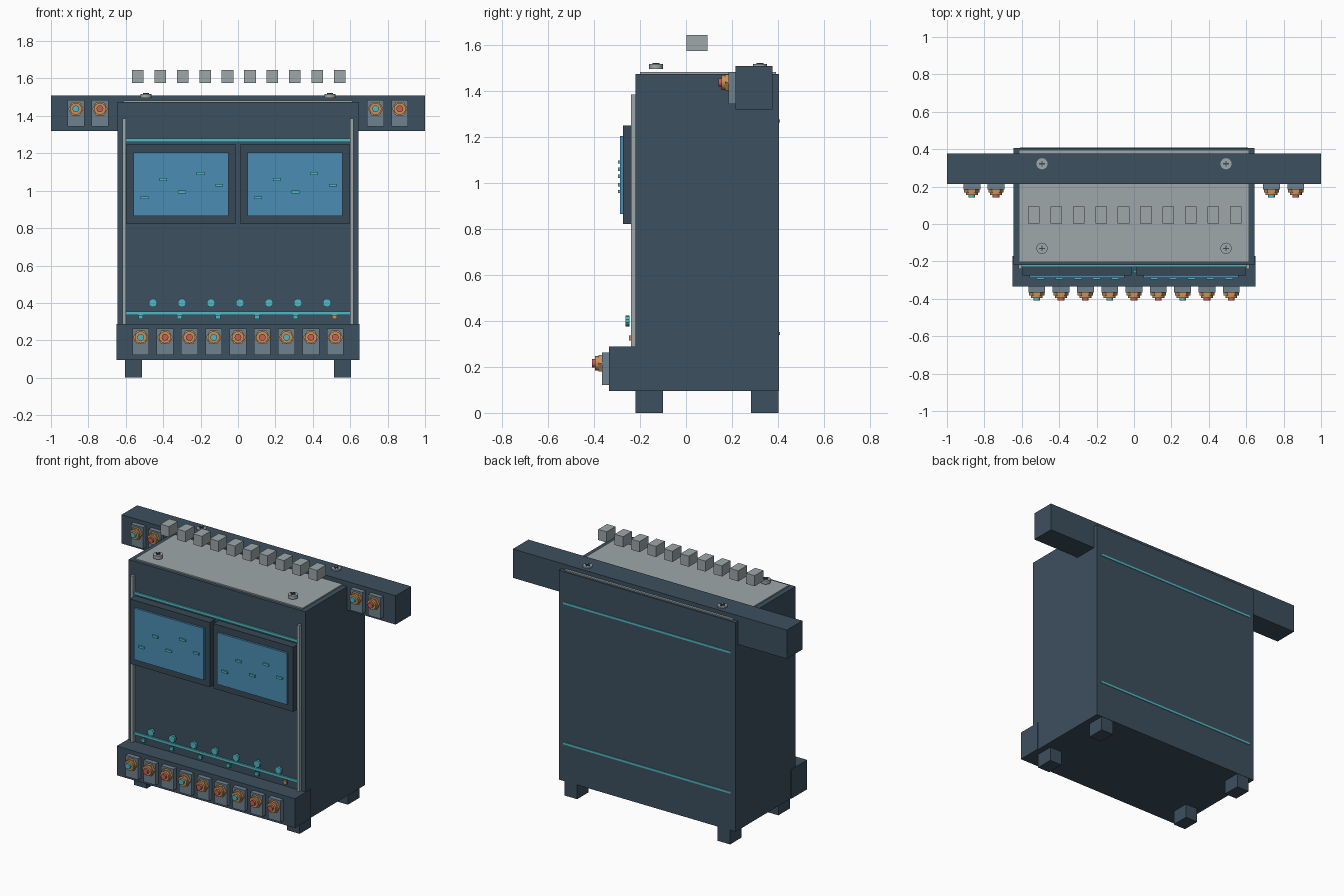
import bpy
import math
from mathutils import Vector

cube = bpy.data.objects.get("Cube")
if cube:
    bpy.data.objects.remove(cube, do_unlink=True)


def material(name, r, g, b):
    m = bpy.data.materials.new(name)
    m.use_nodes = True
    m.diffuse_color = (r, g, b, 1)
    bsdf = next(n for n in m.node_tree.nodes if n.type == 'BSDF_PRINCIPLED')
    bsdf.inputs["Base Color"].default_value = (r, g, b, 1)
    return m


NAVY = material("dark slate blue", 0.046, 0.08, 0.112)
FRAME = material("deep slate", 0.038, 0.066, 0.092)
GREY = material("light grey", 0.34, 0.386, 0.4)
STEEL = material("blue grey", 0.156, 0.223, 0.275)
BLUE = material("screen blue", 0.07, 0.262, 0.456)
TEAL = material("teal", 0.08, 0.485, 0.546)
ORANGE = material("copper orange", 0.578, 0.283, 0.1)
RED = material("coral red", 0.578, 0.114, 0.102)


def box(name, mat, x, y, z):
    """Box from (min, max) pairs on each axis."""
    lo, hi = Vector((x[0], y[0], z[0])), Vector((x[1], y[1], z[1]))
    bpy.ops.mesh.primitive_cube_add(size=1, location=(lo + hi) / 2)
    ob = bpy.context.object
    ob.scale = hi - lo
    bpy.ops.object.transform_apply(location=False, rotation=False, scale=True)
    ob.name = name
    ob.data.materials.append(mat)
    return ob


def disc(name, mat, x, z, r, y, sides=16):
    """Cylinder along y."""
    bpy.ops.mesh.primitive_cylinder_add(
        vertices=sides, radius=r, depth=y[1] - y[0],
        location=(x, sum(y) / 2, z), rotation=(math.pi / 2, 0, 0))
    ob = bpy.context.object
    ob.name = name
    ob.data.materials.append(mat)
    if sides > 8:
        bpy.ops.object.shade_smooth_by_angle()
    return ob


def around(c, half):
    return (c - half, c + half)


def connector(x, z, y, tip):
    """Mounting plate, hex nut, collar and coloured tip, facing -y from y."""
    box("connector_plate", STEEL, around(x, 0.045), (y - 0.03, y), (z - 0.094, z + 0.046))
    nut = disc("connector_nut", ORANGE, x, z, 0.041, (y - 0.046, y - 0.03), 6)
    nut.rotation_euler.rotate_axis('Z', math.pi / 6)
    disc("connector_collar", ORANGE, x, z, 0.032, (y - 0.06, y - 0.046))
    disc("connector_tip", tip, x, z, 0.018, (y - 0.074, y - 0.06))


# Cabinet, console, crossbeam and lid
box("cabinet", NAVY, (-0.645, 0.645), (-0.22, 0.405), (0.095, 1.475))
box("lower_console", NAVY, (-0.65, 0.65), (-0.335, -0.17), (0.095, 0.288))
box("crossbeam", NAVY, (-1, 1), (0.215, 0.377), (1.32, 1.51))
box("lid_plate", GREY, (-0.612, 0.612), (-0.2, 0.392), (1.47, 1.483))

# Feet and front rails
for s in (-1, 1):
    for y in ((-0.22, -0.1), (0.283, 0.403)):
        box("foot", NAVY, around(s * 0.558, 0.046), y, (0, 0.1))
    box("front_rail", GREY, around(s * 0.608, 0.009), (-0.24, -0.215), (0.288, 1.385))

# Teal trim strips, front and back
for z in (0.345, 1.27):
    box("front_strip", TEAL, (-0.6, 0.6), (-0.229, -0.215), around(z, 0.009))
    box("back_strip", TEAL, (-0.61, 0.61), (0.4, 0.409), around(z, 0.007))

# Two monitors with readout marks
for cx in (-0.304, 0.304):
    box("monitor_frame", FRAME, around(cx, 0.291), (-0.275, -0.215), (0.823, 1.25))
    box("monitor_screen", BLUE, around(cx, 0.254), (-0.288, -0.27), (0.865, 1.205))
    for i, z in enumerate((0.963, 1.06, 0.993, 1.092, 1.03)):
        box("screen_mark", TEAL, around(cx - 0.196 + i * 0.1, 0.021),
            (-0.297, -0.285), around(z, 0.007))

# Round knobs and small indicator tabs above the console
for i in range(7):
    disc("knob", TEAL, -0.455 + i * 0.155, 0.4, 0.023, (-0.263, -0.246), 10)
for i in range(6):
    box("indicator", ORANGE if i == 5 else TEAL, around(-0.52 + i * 0.207, 0.013),
        (-0.249, -0.236), around(0.325, 0.011))

# Connectors on the console and on the beam ends
for i in range(9):
    connector(-0.52 + i * 0.13, 0.216, -0.335, RED if i % 3 else TEAL)
for x, tip in ((-0.867, TEAL), (-0.738, RED), (0.735, TEAL), (0.865, RED)):
    connector(x, 1.438, 0.215, tip)

# Row of blocks above the lid
for i in range(10):
    box("top_block", GREY, around(-0.536 + i * 0.12, 0.031), (0.002, 0.094), (1.575, 1.645))

# Cross-head bolts
for x in (-0.492, 0.492):
    for y in (-0.13, 0.322):
        bpy.ops.mesh.primitive_cylinder_add(vertices=16, radius=0.03, depth=0.022,
                                            location=(x, y, 1.507))
        bolt = bpy.context.object
        bolt.name = "bolt"
        bolt.data.materials.append(GREY)
        bpy.ops.object.shade_smooth_by_angle()
        for a, b in ((0.015, 0.003), (0.003, 0.015)):
            box("bolt_slot", FRAME, around(x, a), around(y, b), (1.516, 1.523))
